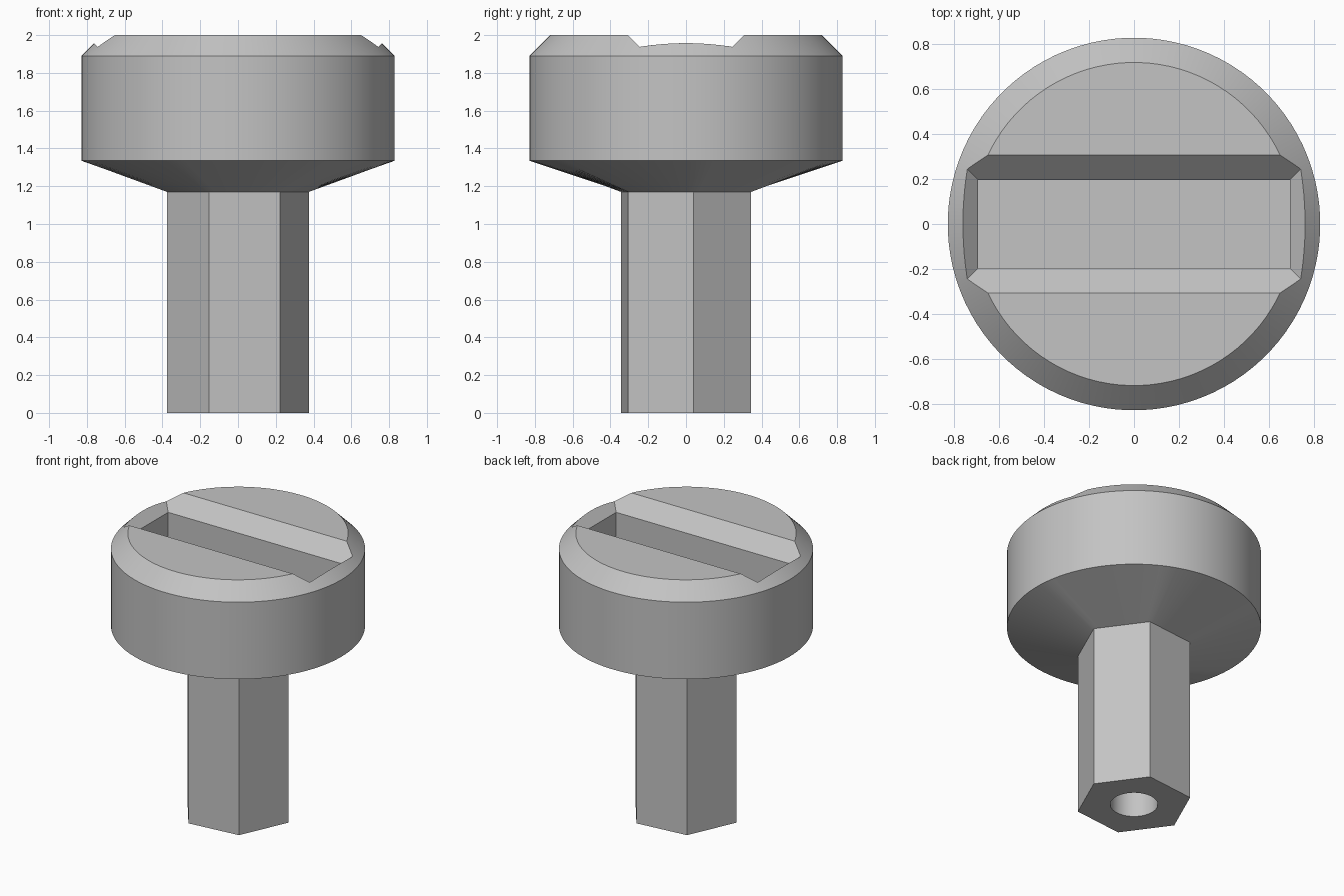
import bpy
import bmesh
from math import cos, sin, pi, radians

SEGMENTS = 96
TURN = radians(6)      # twist of the hexagonal shaft
HEX_R, HEAD_R, TOP_R = 0.378, 0.83, 0.72

cube = bpy.data.objects.get("Cube")
if cube:
    bpy.data.objects.remove(cube, do_unlink=True)

grey = bpy.data.materials.new("plain grey")
grey.use_nodes = True
colour = (0.55, 0.55, 0.55, 1)
grey.diffuse_color = colour
grey.node_tree.nodes["Principled BSDF"].inputs["Base Color"].default_value = colour


def circle(r, z):
    angles = [TURN + 2 * pi * i / SEGMENTS for i in range(SEGMENTS)]
    return [(r * cos(a), r * sin(a), z) for a in angles]


def hexagon(r, z):
    """Hexagon sampled as finely as the circles, so the two can be lofted."""
    ring = []
    per_side = SEGMENTS // 6
    for i in range(SEGMENTS):
        a = 2 * pi * i / SEGMENTS
        local = 2 * pi * (i % per_side) / SEGMENTS - pi / 6
        d = r * cos(pi / 6) / cos(local)
        ring.append((d * cos(a + TURN), d * sin(a + TURN), z))
    return ring


def rectangle(x, y, z):
    return [(x, y, z), (-x, y, z), (-x, -y, z), (x, -y, z)]


def loft(name, rings):
    """Closed solid through rings listed from bottom to top."""
    bm = bmesh.new()
    loops = [[bm.verts.new(p) for p in ring] for ring in rings]
    for low, high in zip(loops, loops[1:]):
        for i in range(len(low)):
            j = (i + 1) % len(low)
            bm.faces.new((low[i], low[j], high[j], high[i]))
    bm.faces.new(loops[0][::-1])
    bm.faces.new(loops[-1])
    bmesh.ops.recalc_face_normals(bm, faces=bm.faces)
    mesh = bpy.data.meshes.new(name)
    bm.to_mesh(mesh)
    bm.free()
    mesh.materials.append(grey)
    obj = bpy.data.objects.new(name, mesh)
    bpy.context.collection.objects.link(obj)
    return obj


# Hexagonal shaft flaring into a round, chamfered head
body = loft("knob_with_hex_shaft", [
    hexagon(HEX_R, 0), hexagon(HEX_R, 1.17),
    circle(HEAD_R, 1.335), circle(HEAD_R, 1.89), circle(TOP_R, 2)])

# Rectangular pocket with a bevelled mouth, and blind bore in the shaft end
pocket = loft("pocket_cutter", [
    rectangle(0.695, 0.197, 1.4), rectangle(0.695, 0.197, 1.89),
    rectangle(0.895, 0.397, 2.09)])
bore = loft("bore_cutter", [circle(0.155, -0.1), circle(0.155, 0.8)])

bpy.ops.object.select_all(action='DESELECT')
bpy.context.view_layer.objects.active = body
body.select_set(True)
for cutter in (pocket, bore):
    cutter.hide_render = True
    mod = body.modifiers.new(cutter.name, 'BOOLEAN')
    mod.operation = 'DIFFERENCE'
    mod.solver = 'EXACT'
    mod.object = cutter
    bpy.ops.object.modifier_apply(modifier=mod.name)
    bpy.data.objects.remove(cutter, do_unlink=True)

bpy.ops.object.shade_smooth_by_angle(angle=radians(25))
